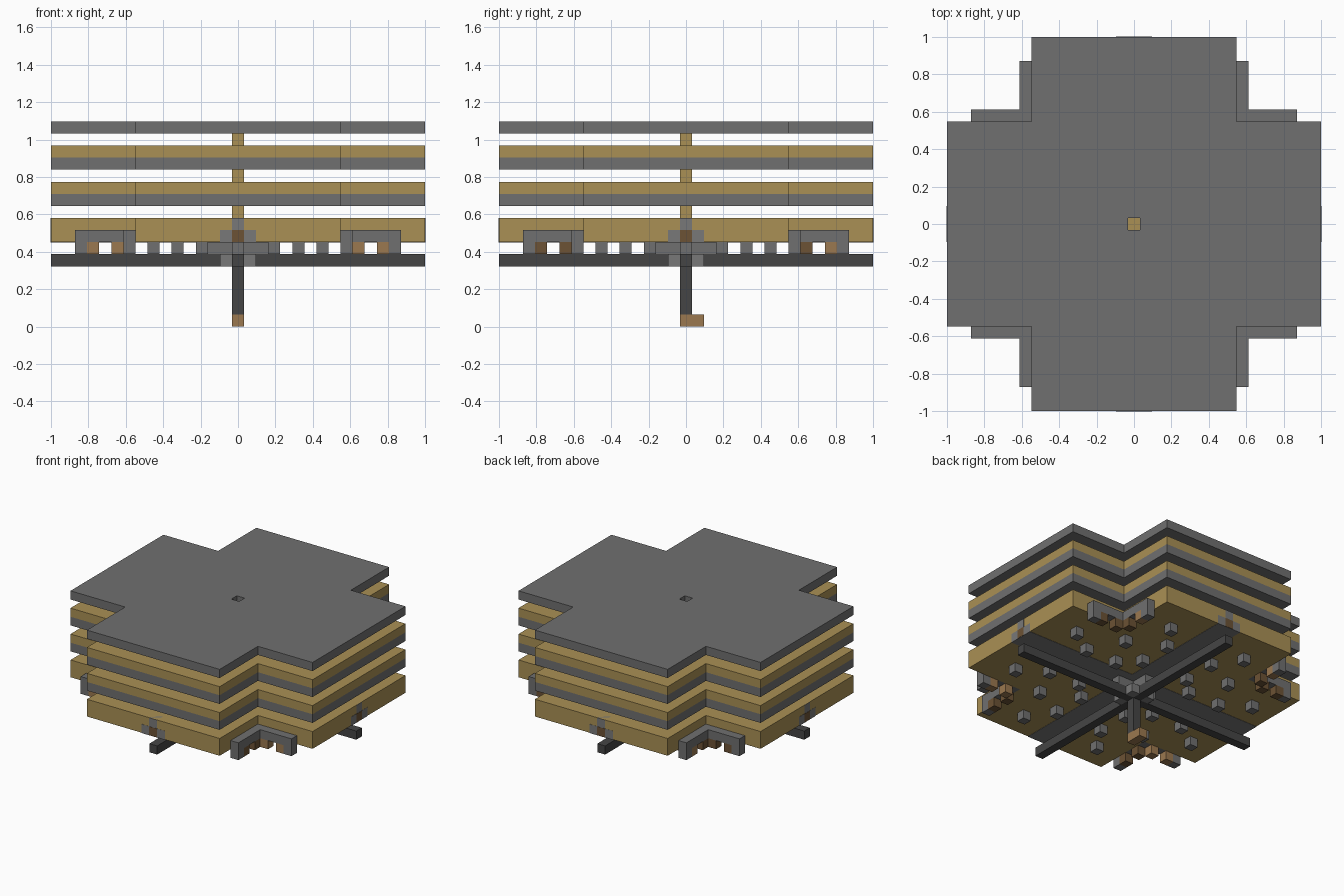
import bpy, bmesh

if "Cube" in bpy.data.objects:
    bpy.data.objects.remove(bpy.data.objects["Cube"], do_unlink=True)

U = 2 / 31  # one block


def material(name, r, g, b):
    m = bpy.data.materials.new(name)
    m.use_nodes = True
    m.diffuse_color = (r, g, b, 1)
    m.node_tree.nodes["Principled BSDF"].inputs["Base Color"].default_value = (r, g, b, 1)
    return m


GRAY = material("stone gray", 0.16, 0.16, 0.16)
PALE = material("pale gray", 0.19, 0.19, 0.19)
DARK = material("charcoal", 0.06, 0.06, 0.06)
TAN = material("tan wood", 0.40, 0.28, 0.09)
BROWN = material("light brown", 0.33, 0.19, 0.08)
DEEP = material("dark brown", 0.15, 0.085, 0.035)


def prism(name, outline, z0, z1, mat):
    """Extrude a plan outline, given in blocks, between two heights."""
    bm = bmesh.new()
    face = bm.faces.new([bm.verts.new((x * U, y * U, z0 * U)) for x, y in outline])
    top = bmesh.ops.extrude_face_region(bm, geom=[face])["geom"]
    bmesh.ops.translate(bm, vec=(0, 0, (z1 - z0) * U),
                        verts=[v for v in top if isinstance(v, bmesh.types.BMVert)])
    bmesh.ops.recalc_face_normals(bm, faces=bm.faces)
    mesh = bpy.data.meshes.new(name)
    bm.to_mesh(mesh)
    bm.free()
    mesh.materials.append(mat)
    ob = bpy.data.objects.new(name, mesh)
    bpy.context.scene.collection.objects.link(ob)
    return ob


def box(name, x, y, z, mat):
    return prism(name, [(x[0], y[0]), (x[1], y[0]), (x[1], y[1]), (x[0], y[1])], *z, mat)


def block(name, x, y, z, mat):
    return box(name, (x - .5, x + .5), (y - .5, y + .5), (z, z + 1), mat)


def cross(a, b):
    return [(-b, -a), (b, -a), (b, -b), (a, -b), (a, b), (b, b),
            (b, a), (-b, a), (-b, b), (-a, b), (-a, -b), (-b, -b)]


def cut(ob, cutter):
    mod = ob.modifiers.new("cut", "BOOLEAN")
    mod.operation = "DIFFERENCE"
    mod.solver = "EXACT"
    mod.object = cutter
    cutter.hide_render = True
    cutter.hide_set(True)


# Stacked cross-shaped decks
PLAN = cross(15.5, 8.5)
prism("base_deck", PLAN, 7, 9, TAN)
for i, z in enumerate((10, 13)):
    prism(f"deck_underside_{i}", PLAN, z, z + 1, GRAY)
    prism(f"deck_floor_{i}", PLAN, z + 1, z + 2, TAN)
roof = prism("roof_deck", PLAN, 16, 17, GRAY)
cut(roof, box("roof_hole_cutter", (-.5, .5), (-.5, .5), (15.9, 18), GRAY))

# Central mast, lower post and foot
for z in (9, 12, 15):
    block("mast", 0, 0, z, TAN)
box("lower_post", (-.5, .5), (-.5, .5), (1, 5), DARK)
box("post_foot", (-.5, .5), (-.5, 1.5), (0, 1), BROWN)

# Crossed support beams and hub
prism("support_beams", cross(15.5, .5), 5, 6, DARK)
prism("hub_arms", cross(2.5, .5), 6, 7, GRAY)
for sx in (-1, 1):
    for sy in (-1, 1):
        block("hub_corner", sx, sy, 5, PALE)

# Gray runners let into the underside of the base deck, with end caps
prism("deck_runners", cross(15.52, 1.5), 6.97, 8, PALE)
for dx, dy in ((1, 0), (-1, 0), (0, 1), (0, -1)):
    block("runner_cap", dx * 15.03, dy * 15.03, 8, PALE)
    block("runner_end", dx * 15.05, dy * 15.05, 7, DEEP)

# Corner brackets, feet and underside studs in each quadrant
for sx in (-1, 1):
    for sy in (-1, 1):
        outline = [(8.5, 8.5), (13.5, 8.5), (13.5, 9.5), (9.5, 9.5), (9.5, 13.5), (8.5, 13.5)]
        prism("corner_bracket", [(x * sx, y * sy) for x, y in outline], 7, 8, GRAY)
        front = sy < 0
        for d in (10, 12):
            block("bracket_lamp", sx * d, sy * 9, 6, BROWN if front else DEEP)
            block("bracket_lamp", sx * 9, sy * d, 6, BROWN if not front and d > 10 else DEEP)
        block("bracket_foot", sx * 13, sy * 9, 6, GRAY)
        block("bracket_foot", sx * 9, sy * 13, 6, GRAY)
        for a, b in ((3, 5), (3, 9), (5, 12)):
            block("stud", sx * a, sy * b, 6, GRAY)
            block("stud", sx * b, sy * a, 6, GRAY)
        block("stud", sx * 7, sy * 7, 6, GRAY)
